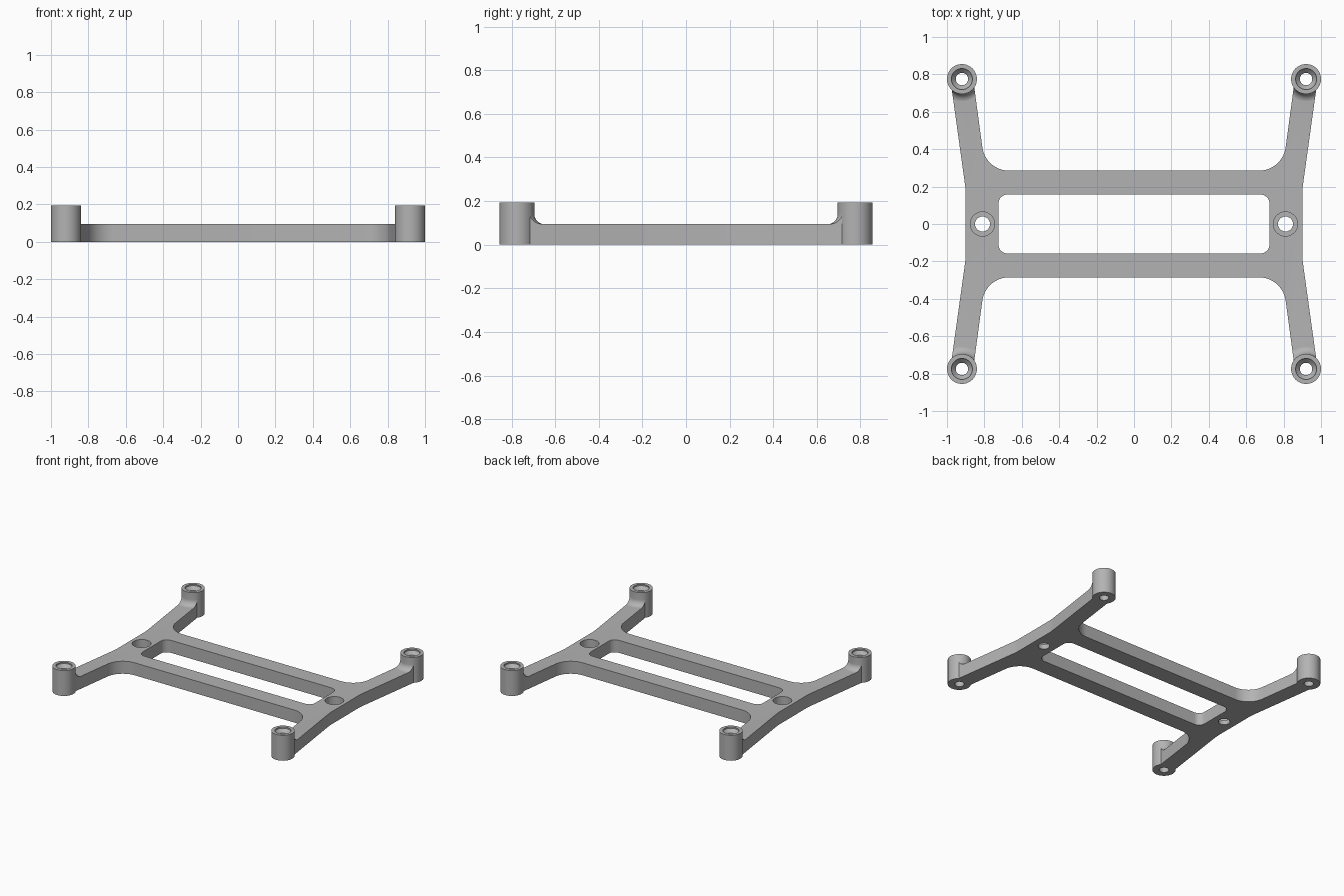
import bpy, bmesh, math
from mathutils import Vector

old = bpy.data.objects.get("Cube")
if old:
    bpy.data.objects.remove(old, do_unlink=True)

PLATE_H, POST_H, POST_R = 0.095, 0.193, 0.08
POST_X, POST_Y, MID_X = 0.92, 0.775, 0.81
FILLET = 0.045
POSTS = [(sx * POST_X, sy * POST_Y) for sx in (1, -1) for sy in (1, -1)]

grey = bpy.data.materials.new("grey plastic")
grey.use_nodes = True
colour = (0.45, 0.45, 0.45, 1)
grey.diffuse_color = colour
grey.node_tree.nodes["Principled BSDF"].inputs["Base Color"].default_value = colour


def finish(name, bm):
    bmesh.ops.recalc_face_normals(bm, faces=bm.faces)
    mesh = bpy.data.meshes.new(name)
    bm.to_mesh(mesh)
    bm.free()
    mesh.materials.append(grey)
    ob = bpy.data.objects.new(name, mesh)
    bpy.context.collection.objects.link(ob)
    return ob


def rounded(corners, steps=12):
    """Round each (x, y, radius) corner of a closed outline."""
    out = []
    for i, (x, y, r) in enumerate(corners):
        p = Vector((x, y))
        if r == 0:
            out.append(p)
            continue
        a = (Vector(corners[i - 1][:2]) - p).normalized()
        b = (Vector(corners[(i + 1) % len(corners)][:2]) - p).normalized()
        half = a.angle(b) / 2
        c = p + (a + b).normalized() * r / math.sin(half)
        start = p + a * r / math.tan(half) - c
        end = p + b * r / math.tan(half) - c
        sweep = math.atan2(start.x * end.y - start.y * end.x, start.dot(end))
        for k in range(steps + 1):
            t = sweep * k / steps
            out.append(c + Vector((start.x * math.cos(t) - start.y * math.sin(t),
                                   start.x * math.sin(t) + start.y * math.cos(t))))
    return out


def prism(name, points, z0, z1):
    bm = bmesh.new()
    face = bm.faces.new([bm.verts.new((p.x, p.y, z0)) for p in points])
    top = bmesh.ops.extrude_face_region(bm, geom=[face])["geom"]
    verts = [v for v in top if isinstance(v, bmesh.types.BMVert)]
    bmesh.ops.translate(bm, verts=verts, vec=(0, 0, z1 - z0))
    return finish(name, bm)


def lathe(name, profile, centres, n=48):
    """Turn a closed-off (radius, z) profile about each centre."""
    bm = bmesh.new()
    for cx, cy in centres:
        rings = [[bm.verts.new((cx + r * math.cos(math.tau * i / n),
                                cy + r * math.sin(math.tau * i / n), z))
                  for i in range(n)] for r, z in profile]
        for lo, hi in zip(rings, rings[1:]):
            for i in range(n):
                j = (i + 1) % n
                bm.faces.new((lo[i], lo[j], hi[j], hi[i]))
        bm.faces.new(rings[0])
        bm.faces.new(rings[-1])
    return finish(name, bm)


def boolean(ob, tool, operation):
    mod = ob.modifiers.new(operation, "BOOLEAN")
    mod.operation, mod.object, mod.solver = operation, tool, "EXACT"
    bpy.context.view_layer.objects.active = ob
    bpy.ops.object.modifier_apply(modifier=mod.name)
    bpy.data.objects.remove(tool, do_unlink=True)


# Frame outline: one quarter, mirrored round
quarter = [(0.9, 0.185, 0.4), (0.982, POST_Y, 0), (0.86, POST_Y, 0), (0.794, 0.285, 0.144)]
outline = (quarter
           + [(-x, y, r) for x, y, r in reversed(quarter)]
           + [(-x, -y, r) for x, y, r in quarter]
           + [(x, -y, r) for x, y, r in reversed(quarter)])
frame = prism("mounting_frame", rounded(outline), 0, POST_H)

# Envelope: flat top that sweeps up into each post
envelope = prism("envelope", [Vector(p) for p in ((-2, -2), (2, -2), (2, 2), (-2, 2))],
                 -0.1, PLATE_H)
sweep = [(POST_R + FILLET * (1 - math.sin(t)), PLATE_H - 0.0005 + FILLET * (1 - math.cos(t)))
         for t in (math.pi / 2 * k / 10 for k in range(11))]
flare = lathe("flares", [(POST_R + FILLET, 0.05)] + sweep + [(POST_R - 0.01, 0.15)], POSTS)
boolean(envelope, flare, "UNION")
boolean(frame, envelope, "INTERSECT")

# Corner posts
boolean(frame, lathe("posts", [(POST_R, 0), (POST_R, POST_H)], POSTS), "UNION")

# Central window
window = [(0.725, 0.158, 0.05), (-0.725, 0.158, 0.05),
          (-0.725, -0.158, 0.05), (0.725, -0.158, 0.05)]
boolean(frame, prism("window", rounded(window), -0.1, 0.3), "DIFFERENCE")

# Countersunk post holes and counterbored side holes
post_hole = [(0.033, -0.1), (0.033, POST_H - 0.035), (0.056, POST_H - 0.01), (0.056, 0.3)]
boolean(frame, lathe("post_holes", post_hole, POSTS), "DIFFERENCE")
side_hole = [(0.04, -0.1), (0.04, 0.035), (0.065, 0.035), (0.065, 0.3)]
boolean(frame, lathe("side_holes", side_hole, [(MID_X, 0), (-MID_X, 0)]), "DIFFERENCE")

# Smooth the rounds, keep the edges sharp
bpy.ops.object.select_all(action="DESELECT")
frame.select_set(True)
bpy.context.view_layer.objects.active = frame
bpy.ops.object.shade_smooth_by_angle(angle=math.radians(30))
